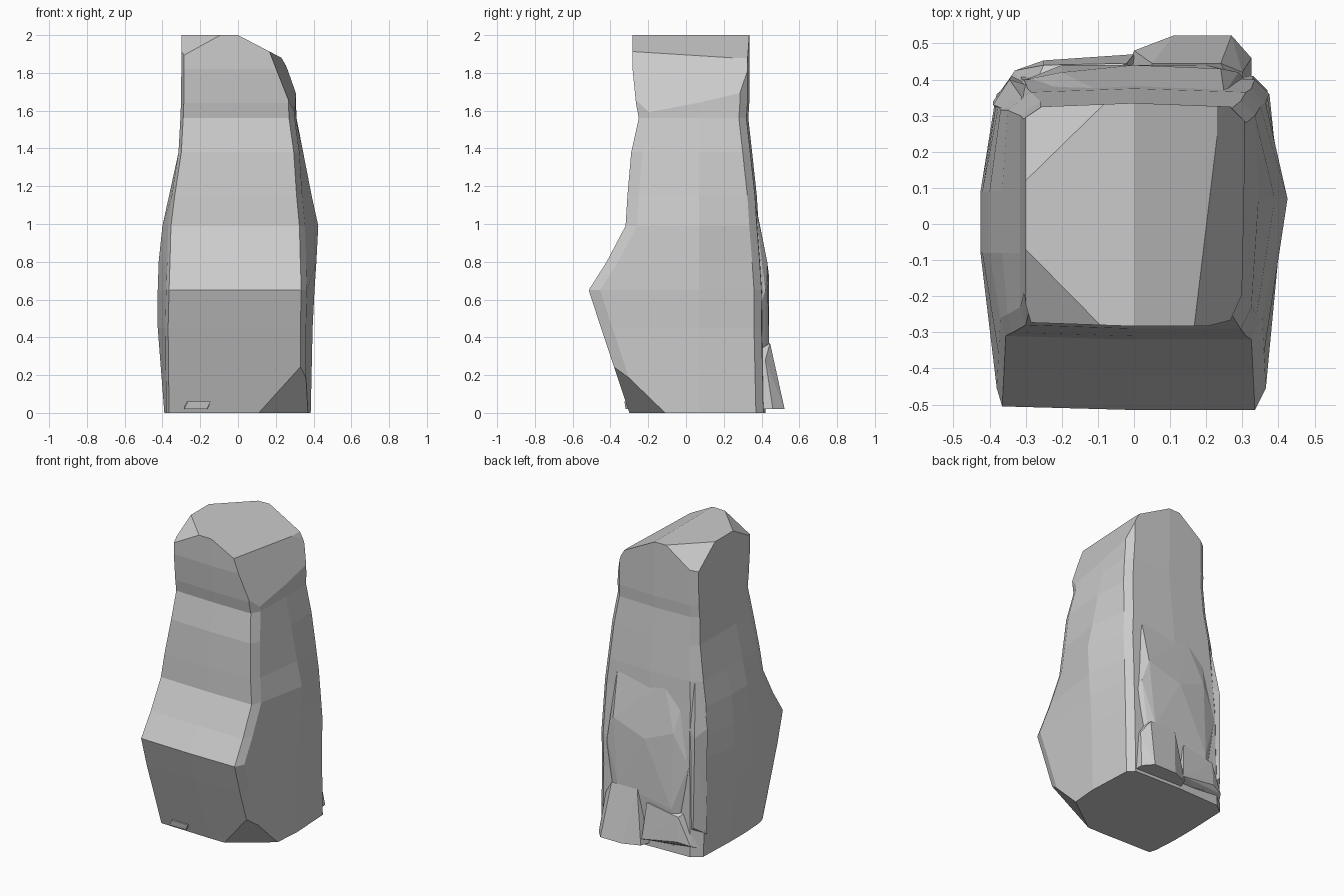
import bpy, bmesh
from mathutils import Vector


def finish(name, bm):
    bmesh.ops.recalc_face_normals(bm, faces=bm.faces)
    me = bpy.data.meshes.new(name)
    bm.to_mesh(me)
    bm.free()
    ob = bpy.data.objects.new(name, me)
    bpy.context.collection.objects.link(ob)
    return ob


def ring(z, L, l, r, R, yf, yb, cb):
    # rough rectangle with chipped corners and bowed sides
    c = 0.03
    return [(l, yf + .01, z), (0, yf, z), (r - c, yf, z), (r, yf + .06, z),
            (R, .07, z), (r + .01, yb - .04, z), (r - c, yb, z), (0, yb + .01, z),
            (l + cb, yb, z), (l - .015, yb - cb, z), (L, .09, z), (L, -.08, z),
            (l - .015, yf + .06, z)]


def slice_off(bm, a, b, c, inside):
    # cut away everything beyond the plane through a, b, c
    a, b, c = Vector(a), Vector(b), Vector(c)
    n = (b - a).cross(c - a).normalized()
    if n.dot(Vector(inside) - a) > 0:
        n = -n
    cut = bmesh.ops.bisect_plane(bm, geom=bm.verts[:] + bm.edges[:] + bm.faces[:],
                                 plane_co=a, plane_no=n, clear_outer=True, dist=1e-5)
    edges = [e for e in bm.edges if e.is_boundary]
    bmesh.ops.holes_fill(bm, edges=edges, sides=0)


def hull(name, pts):
    bm = bmesh.new()
    for p in pts:
        bm.verts.new(p)
    res = bmesh.ops.convex_hull(bm, input=bm.verts)
    junk = {v for v in res["geom_interior"] if isinstance(v, bmesh.types.BMVert)}
    bmesh.ops.delete(bm, geom=list(junk), context='VERTS')
    return finish(name, bm)


# main pillar: stacked rings
levels = [
    (0.00, -.39, -.365, .36, .385, -.30, .41, .05),
    (0.45, -.425, -.37, .36, .395, -.45, .40, .06),
    (0.65, -.425, -.365, .365, .405, -.515, .40, .06),
    (0.80, -.42, -.36, .36, .415, -.42, .39, .06),
    (0.99, -.40, -.355, .355, .425, -.32, .375, .06),
    (1.15, -.365, -.335, .34, .39, -.31, .365, .05),
    (1.38, -.315, -.30, .325, .345, -.29, .34, .04),
    (1.56, -.305, -.29, .30, .305, -.25, .32, .03),
    (1.64, -.302, -.287, .297, .305, -.265, .325, .03),
    (1.82, -.30, -.285, .295, .305, -.283, .325, .03),
    (2.00, -.30, -.285, .295, .305, -.283, .325, .03),
]
bm = bmesh.new()
rows = [[bm.verts.new(p) for p in ring(*lv)] for lv in levels]
n = len(rows[0])
for a, b in zip(rows, rows[1:]):
    for i in range(n):
        j = (i + 1) % n
        bm.faces.new((a[i], a[j], b[j], b[i]))
bm.faces.new(rows[0])
bm.faces.new(rows[-1])
core = (0, 0, 1)
# sloping crown and chipped corners
slice_off(bm, (0, 0, 2), (0, 1, 2), (.23, 0, 1.88), core)
slice_off(bm, (.23, 0, 1.88), (.23, 1, 1.88), (.305, 0, 1.75), core)
slice_off(bm, (-.30, -.07, 2), (-.09, -.283, 2), (-.30, -.283, 1.88), core)
slice_off(bm, (-.30, .12, 2), (-.09, .325, 2), (-.29, .31, 1.86), core)
slice_off(bm, (.225, .19, 1.88), (.265, .325, 1.81), (.305, .30, 1.70), core)
slice_off(bm, (.375, -.355, .25), (.11, -.30, 0), (.385, -.10, 0), core)
finish("stone_pillar", bm)

# rough slabs on the back
hull("back_slab", [(.30, .33, .1), (.33, .37, .5), (.29, .42, .65), (.24, .43, .8),
                   (0, .44, .72), (-.2, .42, .8), (-.3, .40, .6), (-.3, .33, .1),
                   (.25, .36, 1.14), (-.1, .37, 1.1), (-.25, .34, 1.1),
                   (.2, .44, .37), (-.2, .44, .3), (.2, .42, .05), (-.2, .42, .05)])
hull("back_foot", [(.325, .33, .02), (.325, .46, .02), (.27, .522, .02), (.11, .522, .02),
                   (0, .48, .02), (-.05, .34, .02), (.30, .42, .28), (.24, .445, .37),
                   (.05, .445, .37), (.05, .34, .3), (.3, .34, .3)])
hull("back_left_foot", [(0, .47, .06), (-.25, .453, .1), (-.33, .425, .08), (-.385, .34, .04),
                        (-.3, .3, .02), (0, .33, .02), (-.02, .445, .3),
                        (-.25, .44, .26), (-.3, .33, .3)])

# raised strip along the back left corner
hull("corner_ridge", [(-.36, .30, .1), (-.39, .34, .15), (-.34, .41, .2), (-.28, .38, .15),
                      (-.39, .33, .85), (-.345, .40, .8), (-.28, .38, .85),
                      (-.34, .31, 1.14), (-.31, .35, 1.14)])

# small chip on the front of the base
hull("front_chip", [(x + s, y, z) for x in (-.28, -.16) for s, y, z in
                    ((-.005, -.32, .02), (.015, -.326, .06), (0, -.27, .02), (0, -.27, .06))])
